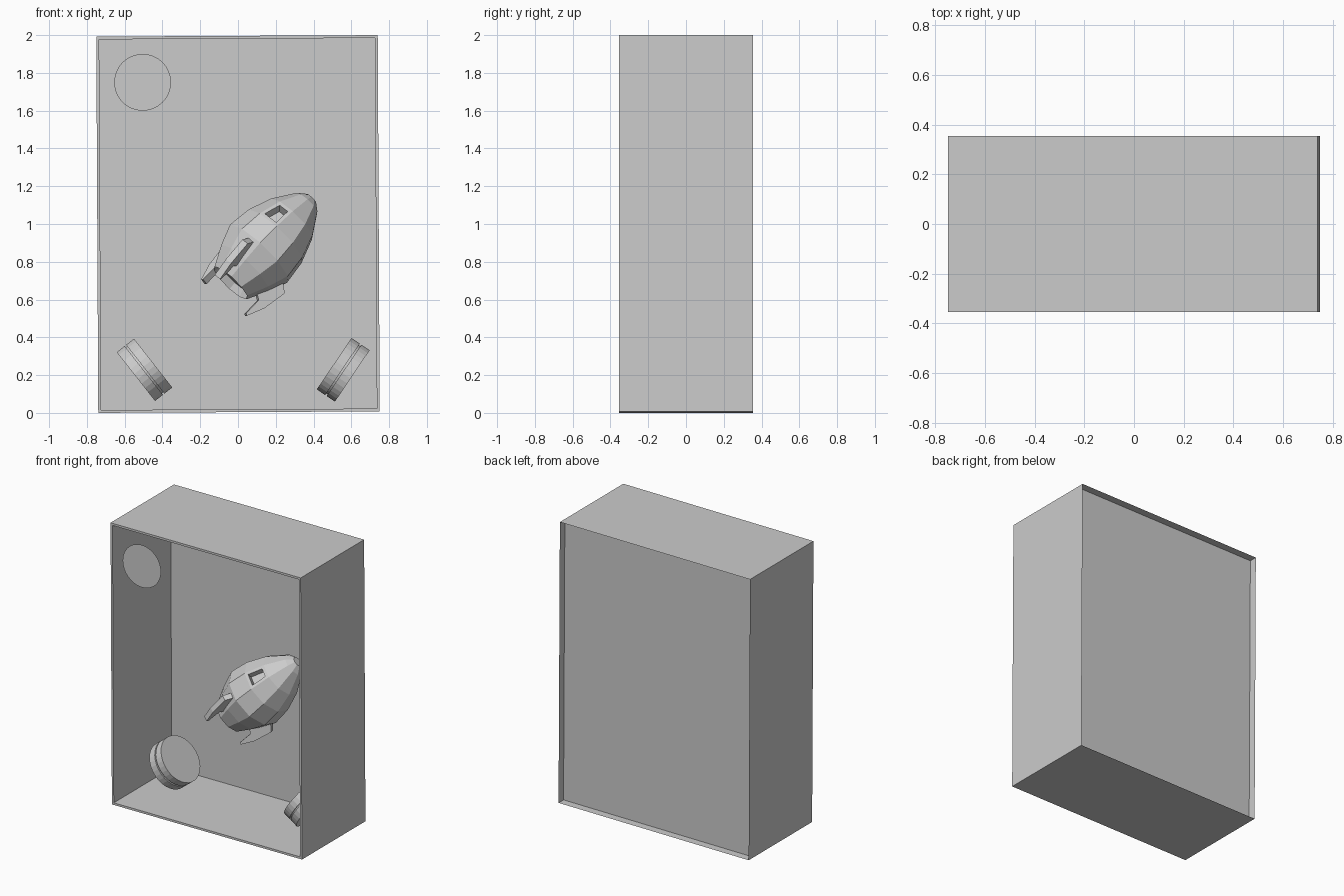
import bpy, bmesh, math
from mathutils import Matrix, Vector

if "Cube" in bpy.data.objects:
    bpy.data.objects.remove(bpy.data.objects["Cube"])


def finish(name, bm, matrix=None):
    bmesh.ops.recalc_face_normals(bm, faces=bm.faces)
    mesh = bpy.data.meshes.new(name)
    bm.to_mesh(mesh)
    bm.free()
    ob = bpy.data.objects.new(name, mesh)
    bpy.context.collection.objects.link(ob)
    if matrix:
        ob.matrix_world = matrix
    return ob


def bridge(bm, a, b):
    n = len(a)
    for i in range(n):
        bm.faces.new((a[i], a[(i + 1) % n], b[(i + 1) % n], b[i]))


def lathe(profile, sides, phase=0.0):
    """Solid of (height, radius) rings around local z; angle 0 is local -y."""
    bm = bmesh.new()
    rings = []
    for h, r in profile:
        angles = [phase + math.tau * (i + 0.5) / sides for i in range(sides)]
        rings.append([bm.verts.new((r * math.sin(a), -r * math.cos(a), h)) for a in angles])
    for a, b in zip(rings, rings[1:]):
        bridge(bm, a, b)
    bm.faces.new(rings[0])
    bm.faces.new(rings[-1])
    return bm


def frame(axis, origin, side):
    """Matrix with local z along axis and local x along side."""
    z = Vector(axis).normalized()
    x = Vector(side)
    x = (x - z * x.dot(z)).normalized()
    m = Matrix((x, z.cross(x), z)).transposed().to_4x4()
    m.translation = origin
    return m


# Open-fronted display case, very slightly leaning, with a recessed back panel
bm = bmesh.new()


def rect(w, h, y):
    return [bm.verts.new((sx * w, y, sz * h)) for sx, sz in ((-1, -1), (1, -1), (1, 1), (-1, 1))]


W, H, D, T, PANEL = 0.745, 0.996, 0.355, 0.015, 0.295
back = rect(W, H, D)
outer = rect(W, H, -D)
inner = rect(W - T, H - T, -D)
inner_back = rect(W - T, H - T, PANEL)
bridge(bm, back, outer)
bridge(bm, outer, inner)
bridge(bm, inner, inner_back)
bm.faces.new(inner_back)
case_matrix = Matrix.Translation((0, 0, 1)) @ Matrix.Rotation(math.radians(-0.3), 4, 'Y')
finish("display_case", bm, case_matrix)

# Rear side of the panel, seen inside the shallow back rim
bm = bmesh.new()
bm.faces.new(reversed(rect(W, H, PANEL + 0.004)))
finish("back_panel", bm, case_matrix)

# Flat round discs: small one at the front opening, large one on the back panel
for name, x, y, z, r in (("small_front_disc", -0.505, -0.355, 1.75, 0.15),
                         ("large_back_disc", 0.09, 0.288, 1.01, 0.352)):
    bpy.ops.mesh.primitive_circle_add(vertices=64, radius=r, fill_type='NGON',
                                      location=(x, y, z), rotation=(math.pi / 2, 0, 0))
    bpy.context.object.name = name

# Two grooved spotlights aimed at the rocket
lamp = [(-0.058, 0.165), (-0.005, 0.165), (-0.005, 0.155),
        (0.005, 0.155), (0.005, 0.165), (0.058, 0.165)]
for name, x, axis in (("left_spotlight", -0.495, (0.79, 0, 0.62)),
                      ("right_spotlight", 0.557, (-0.83, 0, 0.56))):
    finish(name, lathe(lamp, 32), frame(axis, (x, 0, 0.228), (0, 1, 0)))

# Faceted rocket body with hollow tail
c, s = math.cos(math.radians(13)), math.sin(math.radians(13))
rocket = frame((0.69 * c, s, 0.72 * c), (-0.04, -0.03, 0.688), (0.72, 0, -0.69))
body = [(0.04, 0.10), (0, 0.122), (0.11, 0.177), (0.22, 0.218), (0.35, 0.202),
        (0.48, 0.155), (0.60, 0.078), (0.635, 0.035)]
bm = lathe(body, 10, math.radians(-27))
bmesh.ops.recalc_face_normals(bm, faces=bm.faces)

# Square window sunk into one facet
spot = Vector((-0.08, -0.155, 0.42))
face = min(bm.faces, key=lambda f: (f.calc_center_median() - spot).length)
bmesh.ops.inset_region(bm, faces=[face], thickness=0.027)
bmesh.ops.inset_region(bm, faces=[face], thickness=0.0005, depth=-0.05)
finish("rocket_body", bm, rocket)

# Three swept fins around the tail, as (radius, height) outlines
fin = [(0.18, 0.22), (0.245, 0.165), (0.222, 0.03), (0.183, -0.065),
       (0.17, -0.06), (0.17, 0.04), (0.12, 0.07)]
for i, angle in enumerate((-23, 97, 217)):
    bm = bmesh.new()
    left, right = [[bm.verts.new((t, -r, h)) for r, h in fin] for t in (-0.019, 0.019)]
    bridge(bm, left, right)
    bm.faces.new(left)
    bm.faces.new(right)
    finish(f"rocket_fin_{i + 1}", bm, rocket @ Matrix.Rotation(math.radians(angle), 4, 'Z'))
